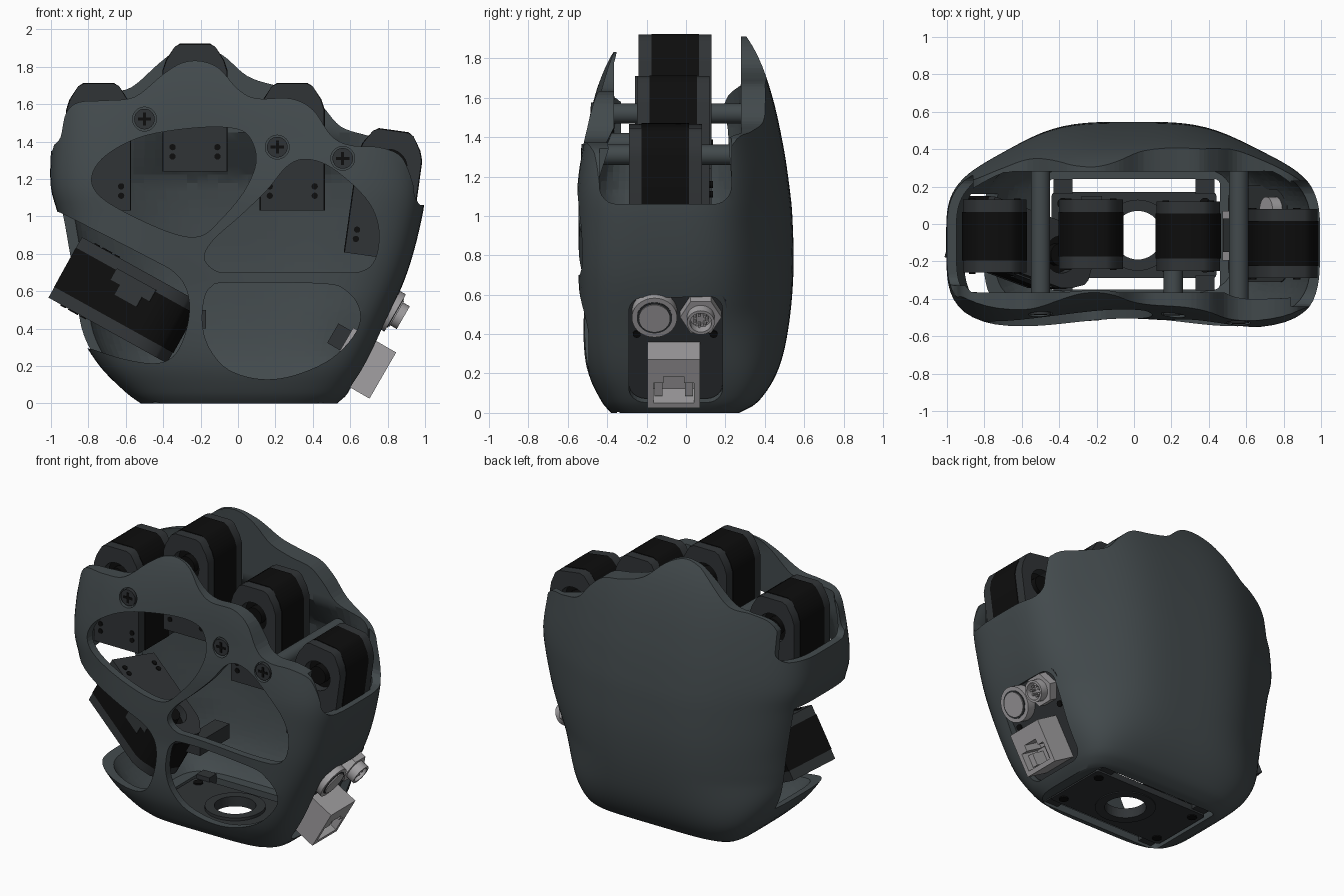
import bpy, bmesh, math
from mathutils import Matrix, Vector

if "Cube" in bpy.data.objects:
    bpy.data.objects.remove(bpy.data.objects["Cube"])

def material(name, c):
    m = bpy.data.materials.new(name)
    m.diffuse_color = (*c, 1)
    m.use_nodes = True
    m.node_tree.nodes["Principled BSDF"].inputs["Base Color"].default_value = m.diffuse_color
    return m

SHELL = material("shell_grey", (0.055, 0.068, 0.073))
DARK = material("dark_grey", (0.03, 0.034, 0.037))
BLACK = material("black", (0.004, 0.004, 0.004))
METAL = material("light_metal", (0.36, 0.35, 0.36))

# ---------- helpers ----------
def finish(name, bm, mat=None, mtx=None):
    if mtx:
        bmesh.ops.transform(bm, matrix=mtx, verts=bm.verts)
    bmesh.ops.recalc_face_normals(bm, faces=bm.faces)
    me = bpy.data.meshes.new(name)
    bm.to_mesh(me)
    bm.free()
    ob = bpy.data.objects.new(name, me)
    bpy.context.collection.objects.link(ob)
    if mat:
        me.materials.append(mat)
        smooth(ob)
    return ob

def smooth(ob):
    bpy.ops.object.select_all(action='DESELECT')
    ob.select_set(True)
    bpy.context.view_layer.objects.active = ob
    bpy.ops.object.shade_smooth_by_angle(angle=math.radians(35))

def prism(name, pts, axis, d0, d1, mat=None, mtx=None):
    """Extrude a 2D outline along x (y,z), y (x,z) or z (x,y)."""
    put = {'x': lambda p, d: (d, p[0], p[1]), 'y': lambda p, d: (p[0], d, p[1]),
           'z': lambda p, d: (p[0], p[1], d)}[axis]
    bm = bmesh.new()
    a, b = [[bm.verts.new(put(p, d)) for p in pts] for d in (d0, d1)]
    n = len(pts)
    bm.faces.new(a)
    bm.faces.new(b)
    for i in range(n):
        bm.faces.new((a[i], a[(i + 1) % n], b[(i + 1) % n], b[i]))
    return finish(name, bm, mat, mtx)

def circle(cx, cy, r, n=32):
    return [(cx + r * math.cos(2 * math.pi * i / n), cy + r * math.sin(2 * math.pi * i / n)) for i in range(n)]

def rrect(x0, x1, y0, y1, r=0.0):
    if r == 0:
        return [(x0, y0), (x1, y0), (x1, y1), (x0, y1)]
    out = []
    for k, (cx, cy) in enumerate([(x1 - r, y1 - r), (x0 + r, y1 - r), (x0 + r, y0 + r), (x1 - r, y0 + r)]):
        out += [(cx + r * math.cos((k + i / 6) * math.pi / 2), cy + r * math.sin((k + i / 6) * math.pi / 2)) for i in range(7)]
    return out

def spline(pts, closed=True, k=5):
    v = [Vector(p) for p in pts]
    n, out = len(v), []
    at = (lambda i: v[i % n]) if closed else (lambda i: v[max(0, min(n - 1, i))])
    for i in range(n if closed else n - 1):
        p0, p1, p2, p3 = (at(i + j) for j in (-1, 0, 1, 2))
        for t in (j / k for j in range(k)):
            out.append(tuple(0.5 * (2 * p1 + (p2 - p0) * t + (2 * p0 - 5 * p1 + 4 * p2 - p3) * t**2
                                    + (3 * p1 - p0 - 3 * p2 + p3) * t**3)))
    return out if closed else out + [tuple(v[-1])]

def cut(ob, *cutters):
    for c in cutters:
        m = ob.modifiers.new("cut", 'BOOLEAN')
        m.operation, m.solver, m.object = 'DIFFERENCE', 'EXACT', c
        bpy.context.view_layer.objects.active = ob
        bpy.ops.object.modifier_apply(modifier=m.name)
        bpy.data.objects.remove(c)
    smooth(ob)

# ---------- palm shell: lofted outer and inner surface ----------
ROWS = [(0, -.52, .53, -.38, .27), (.05, -.59, .585, -.43, .36), (.2, -.74, .68, -.515, .46),
        (.4, -.855, .775, -.56, .515), (.7, -.905, .905, -.578, .545), (1.0, -.96, .985, -.58, .54),
        (1.15, -1, 1, -.578, .525), (1.35, -1, .98, -.55, .495), (1.6, -.98, .97, -.49, .44),
        (1.8, -.96, .95, -.41, .37), (1.95, -.94, .93, -.31, .28), (2.15, -.92, .91, -.17, .11)]
MID = -0.05

def row(z):
    i = max(j for j in range(len(ROWS) - 1) if ROWS[j][0] <= z or j == 0)
    slope = lambda j, k: ((ROWS[min(j + 1, len(ROWS) - 1)][k] - ROWS[max(j - 1, 0)][k])
                          / (ROWS[min(j + 1, len(ROWS) - 1)][0] - ROWS[max(j - 1, 0)][0]))
    h = ROWS[i + 1][0] - ROWS[i][0]
    t = (z - ROWS[i][0]) / h
    return [(2*t**3 - 3*t*t + 1) * ROWS[i][k] + (t**3 - 2*t*t + t) * h * slope(i, k)
            + (3*t*t - 2*t**3) * ROWS[i + 1][k] + (t**3 - t*t) * h * slope(i + 1, k) for k in range(1, 5)]

def dent(x, z):   # hollow of the palm
    return 0.075 * math.exp(-((x + 0.03) / 0.5)**2) * min(1, z / 0.6) * max(0, min(1, (2.1 - z) / 0.7))

def surf(a, z, inset):
    xl, xr, yf, yb = row(z)
    c, s = math.cos(a), math.sin(a)
    n = 4.6 if s < 0 else 3.1 + 2.5 * max(0, 1 - z / 0.5)**2
    r = (abs(c)**n + abs(s)**n)**(-1 / n)
    k = max(0, min(1, (z - 1.2) / 0.25)) if inset else 0
    iy = inset * (1 - k) + 0.015 * k
    bulge = 0.12 * (yb - MID) / 0.59 * min(1, z / 0.5)
    x = r * c * ((xr if c > 0 else -xl) - inset)
    y = MID + r * s * ((yb - MID - bulge if s > 0 else MID - yf) - iy)
    y += r * s * bulge * math.exp(-((x + .02) / 0.64)**4) if s > 0 else -r * s * dent(x, z)
    if inset:  # inner wall turns vertical near the top
        y = (1 - k) * y + k * max(-0.365, min(0.28, y))
    return x, y, z

def front_y(x, z):
    xl, xr, yf, _ = row(z)
    u = abs(x / (xr if x > 0 else xl))
    q = (1 - u**4.6)**(1 / 4.6)
    return MID - (MID - yf) * q + q * dent(x, z)

def loft(name, z0, z1, inset, mat=None, n=112):
    zs = [z0 + (z1 - z0) * (i / 52)**1.25 for i in range(53)]
    bm = bmesh.new()
    rings = [[bm.verts.new(surf(2 * math.pi * i / n, z, inset)) for i in range(n)] for z in zs]
    for a, b in zip(rings, rings[1:]):
        for i in range(n):
            bm.faces.new((a[i], a[(i + 1) % n], b[(i + 1) % n], b[i]))
    bm.faces.new(rings[0])
    bm.faces.new(rings[-1])
    return finish(name, bm, mat)

front_top = [(-1, 1.37), (-.95, 1.42), (-.92, 1.55), (-.85, 1.61), (-.7, 1.62), (-.55, 1.64), (-.4, 1.76), (-.3, 1.82),
             (-.2, 1.83), (-.1, 1.79), (0, 1.68), (.1, 1.63), (.28, 1.63), (.4, 1.57), (.5, 1.43), (.6, 1.38),
             (.75, 1.37), (.86, 1.33), (.91, 1.25), (.95, 1.12)]
back_top = [(-1, 1.37), (-.94, 1.4), (-.89, 1.5), (-.82, 1.61), (-.7, 1.66), (-.57, 1.69), (-.42, 1.82), (-.32, 1.89),
            (-.2, 1.91), (-.08, 1.86), (.05, 1.75), (.2, 1.7), (.35, 1.67), (.45, 1.59), (.55, 1.48), (.7, 1.43),
            (.85, 1.39), (.97, 1.25)]
window_upper_left = [(-.78, 1.22), (-.7, 1.33), (-.5, 1.43), (-.2, 1.475), (0, 1.465), (.075, 1.4), (.095, 1.28),
                     (.03, 1.13), (-.09, .985), (-.2, .895), (-.35, .91), (-.6, 1.02), (-.75, 1.12)]
window_right = [(-.13, .875), (.01, 1.0), (.155, 1.14), (.26, 1.265), (.36, 1.305), (.5, 1.26), (.68, 1.1), (.75, .95),
                (.74, .79), (.67, .71), (.5, .7), (0, .7), (-.12, .71), (-.18, .78)]
window_lower = [(-.18, .56), (-.14, .625), (-.05, .645), (.45, .64), (.58, .6), (.65, .5), (.63, .38), (.5, .24),
                (.3, .15), (.12, .13), (-.05, .18), (-.15, .29), (-.19, .42)]
thumb_gap = [(-.95, 1.02), (-.5, .79), (-.33, .69), (-.265, .57), (-.27, .42), (-.33, .27), (-.43, .215),
             (-.6, .235), (-.78, .29)]

def above(pts):
    s = spline(pts, False)
    return [(-2, s[0][1])] + s + [(2, s[-1][1]), (2, 2.6), (-2, 2.6)]

PANEL = Matrix.Translation((0.70, 0, 0.31)) @ Matrix.Rotation(math.radians(30), 4, 'Y')
shell = loft("palm_shell", 0, 2.05, 0, SHELL)
cut(shell, loft("hollow", 0.05, 2.12, 0.05),
    prism("c", above(front_top), 'y', -1, MID), prism("c", above(back_top), 'y', MID, 1),
    prism("c", rrect(-.44, .23, 1.06, 2.5, .09), 'x', .84, 1.5),
    prism("c", rrect(-.33, .26, 1.35, 2.5, .06), 'x', -1.5, -.86),
    *[prism("c", spline(w), 'y', -1, -.15) for w in (window_upper_left, window_right, window_lower)],
    prism("c", [(-1.4, 1.13)] + spline(thumb_gap, False) + [(-1.4, .38)], 'y', -1, .16),
    prism("c", rrect(-.46, .46, -.35, .24, .03), 'z', -.5, .2),
    prism("c", rrect(-.29, .185, -.28, .32, .08), 'x', -.13, .3, None, PANEL))

# ---------- finger and thumb motors ----------
def motor(name, mtx, y0, y1):
    def outline(e=0.0):
        w = .17 + e
        return [(-w, -.34), (w, -.34), (w, .2), (w - .018, .255), (.11, .325), (.08, .34 + e),
                (-.08, .34 + e), (-.11, .325), (-w + .018, .255), (-w, .2)]
    prism(name + "_motor_body", outline(.004), 'y', y0 + .065, y1 - .065, BLACK, mtx)
    for side, a, b, base, out in (("front", y0, y0 + .065, y0, -.006), ("back", y1 - .065, y1, y1, .006)):
        cap = prism(f"{name}_motor_{side}_cap", outline(), 'y', a, b, DARK, mtx)
        cut(cap, prism("c", circle(0, .14, .1), 'y', a - .1, b + .1, None, mtx))
        m = (a + b) / 2
        prism(f"{name}_motor_{side}_horn", circle(0, .14, .06, 24), 'y', m - .025, m + .025, BLACK, mtx)
        for x in (-.12, .12):
            for z in (-.26, -.21):
                prism(f"{name}_motor_{side}_bolt", circle(x, z, .017, 12), 'y', base, base + out, BLACK, mtx)

for name, x, z, tilt, y0, y1 in (("index", -.745, 1.37, 0, -.26, .13), ("middle", -.23, 1.58, 0, -.24, .13),
                                 ("ring", .29, 1.37, 0, -.25, .12), ("little", .785, 1.12, 8, -.29, .08)):
    motor(name, Matrix.Translation((x, 0, z)) @ Matrix.Rotation(math.radians(tilt), 4, 'Y'), y0, y1)

# thumb motor lies on its side, its axis pointing up along the slanted gap, inner end turned forward
c30, s30 = math.cos(math.radians(29)), math.sin(math.radians(29))
thumb = (Matrix(((0, s30, c30, -.595), (1, 0, 0, -.12), (0, c30, -s30, .545), (0, 0, 0, 1)))
         @ Matrix.Rotation(math.radians(-18), 4, 'Y'))
motor("thumb", thumb, -.185, .185)
prism("thumb_motor_notch", [(.13, -.08), (.06, -.08), (.06, -.02), (.0, -.02), (.0, .12), (.06, .12), (.06, .17), (.13, .17)],
      'x', -.178, -.17, DARK, thumb)
prism("thumb_mount", rrect(-.28, -.17, .4, .5), 'y', -.17, .15, DARK)

# ---------- standoff rods and front screws ----------
for i, (x, z, y1) in enumerate(((-.5, 1.52, .3), (.21, 1.37, -.25), (.56, 1.31, .3))):
    y = front_y(x, z)
    prism(f"standoff_rod_{i}", circle(x, z, .052), 'y', y + .08, y1, SHELL)
    cut(shell, prism("c", circle(x, z, .064), 'y', y - .2, y + .035))
    prism(f"screw_head_{i}", circle(x, z, .055), 'y', y + .0, y + .06, DARK)
    for w, h in ((.035, .008), (.008, .035)):
        prism(f"screw_slot_{i}", rrect(x - w, x + w, z - h, z + h), 'y', y - .003, y + .03, BLACK)

# ---------- base plate with central bore ----------
plate = prism("base_plate", rrect(-.44, .44, -.29, .17, .02), 'z', .008, .05, DARK)
collar = prism("base_collar", circle(.02, -.06, .19, 40), 'z', .002, .07, DARK)
for ob in (plate, collar):
    cut(ob, prism("c", circle(.02, -.06, .13, 40), 'z', -.1, .3))
for x in (-.38, .38):
    for y in (-.23, .11):
        prism("base_screw", circle(x, y, .03, 20), 'z', .0, .06, BLACK)
    for y in (-.315, .2):
        prism("base_lug", rrect(x - .05, x + .05, y - .04, y + .04), 'z', .02, .08, DARK)

# ---------- side connector panel ----------
prism("connector_panel", rrect(-.31, .205, -.29, .34, .08), 'x', -.06, -.03, DARK, PANEL)
for y in (-.25, .14):
    prism("panel_screw", circle(y, .09, .02, 16), 'x', -.04, -.02, BLACK, PANEL)
prism("power_button_rim", circle(-.16, .22, .115, 40), 'x', -.03, .035, METAL, PANEL)
prism("power_button_groove", circle(-.16, .22, .09, 40), 'x', .03, .038, DARK, PANEL)
prism("power_button_cap", circle(-.16, .22, .08, 40), 'x', .03, .045, METAL, PANEL)
prism("round_socket_nut", circle(.075, .22, .105, 6), 'x', -.03, .03, METAL, PANEL)
socket = prism("round_socket", circle(.075, .22, .07, 32), 'x', -.12, .085, METAL, PANEL)
cut(socket, prism("c", circle(.075, .22, .055, 32), 'x', .02, .2, None, PANEL))
for y, v in circle(.075, .22, .032, 7):
    prism("round_socket_pin", circle(y, v, .008, 8), 'x', .01, .07, METAL, PANEL)
jack = prism("network_jack", rrect(-.195, .07, -.245, .04), 'x', -.12, .145, METAL, PANEL)
cut(jack, prism("c", rrect(-.165, .04, -.215, -.1), 'x', .0, .3, None, PANEL),
    prism("c", rrect(-.115, -.01, -.12, -.06), 'x', .01, .31, None, PANEL))
for y in (-.14, .015):
    prism("jack_spring", rrect(y - .02, y + .02, -.2, -.12), 'x', -.01, .1, METAL, PANEL)
prism("jack_rear_housing", rrect(-.15, .03, -.1, .02), 'x', -.2, -.1, DARK, PANEL)
